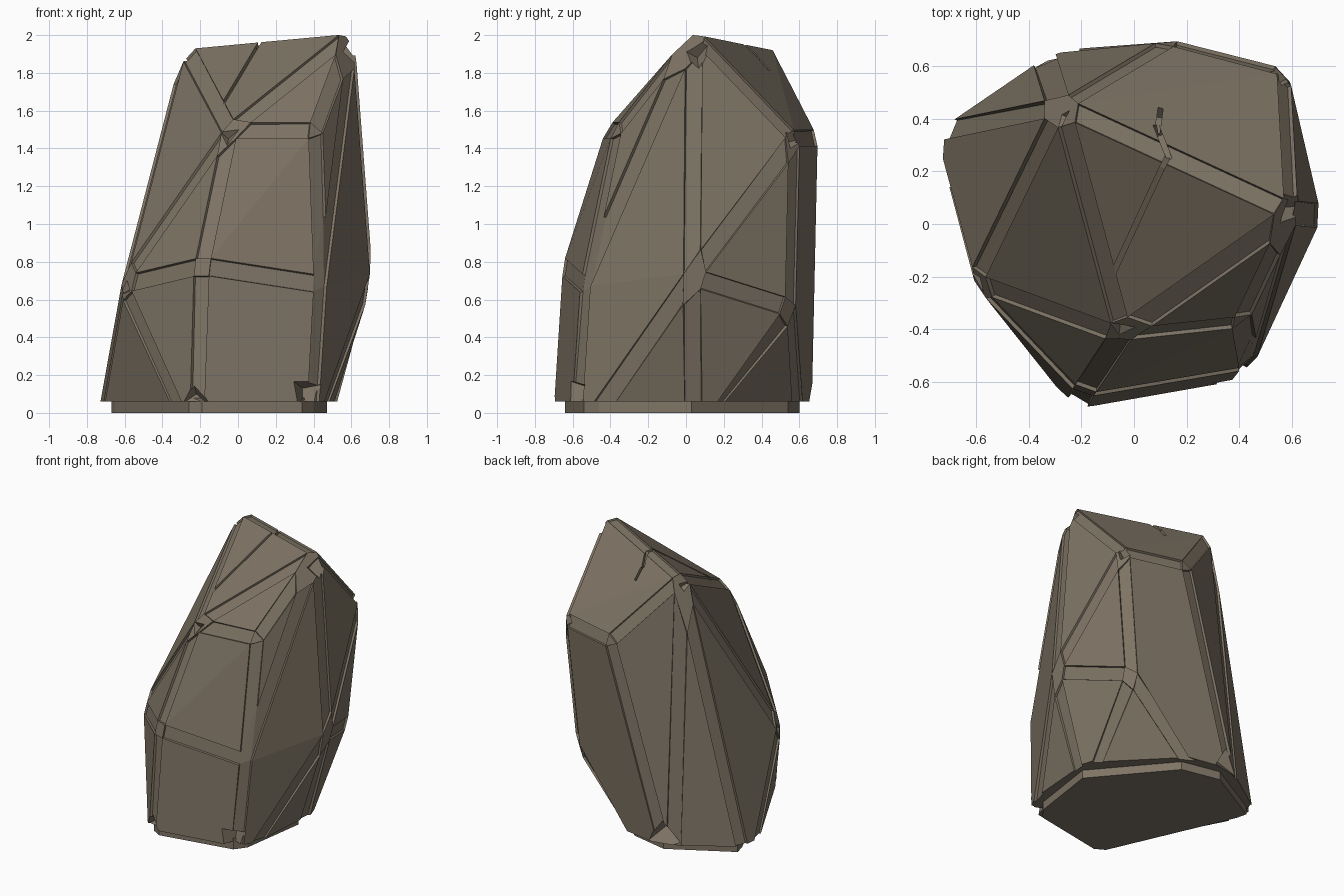
import bpy, bmesh, math
from mathutils import Vector, Matrix

if "Cube" in bpy.data.objects:
    bpy.data.objects.remove(bpy.data.objects["Cube"])

stone = bpy.data.materials.new("brown_stone")
stone.diffuse_color = (0.21, 0.175, 0.13, 1)
stone.use_nodes = True
stone.node_tree.nodes["Principled BSDF"].inputs["Base Color"].default_value = stone.diffuse_color


def finish(bm, name, helper=False):
    bmesh.ops.recalc_face_normals(bm, faces=bm.faces)
    me = bpy.data.meshes.new(name)
    bm.to_mesh(me)
    bm.free()
    me.materials.append(stone)
    ob = bpy.data.objects.new(name, me)
    bpy.context.collection.objects.link(ob)
    if helper:
        ob.hide_render = True
        ob.hide_set(True)
    return ob


def hull(points):
    bm = bmesh.new()
    for p in points:
        bm.verts.new(p)
    r = bmesh.ops.convex_hull(bm, input=bm.verts)
    junk = [g for g in r["geom_interior"] if isinstance(g, bmesh.types.BMVert)]
    bmesh.ops.delete(bm, geom=list(set(junk)), context="VERTS")
    return bm


def trim(bm, z, up):
    """Slice flat at height z and close the opening."""
    r = bmesh.ops.bisect_plane(bm, geom=bm.verts[:] + bm.edges[:] + bm.faces[:],
                               plane_co=(0, 0, z), plane_no=(0, 0, up), clear_outer=True)
    cuts = [g for g in r["geom_cut"] if isinstance(g, bmesh.types.BMEdge)]
    if cuts:
        bmesh.ops.contextual_create(bm, geom=cuts)


FOOT = 0.06
waist = [(-0.62, -0.22, 0.68), (-0.20, -0.66, 0.78), (0.45, -0.55, 0.68),
         (0.72, 0.03, 0.72), (0.50, 0.57, 0.55)]
shoulder = [(-0.05, -0.43, 1.50), (0.42, -0.38, 1.50), (0.59, 0.59, 1.46), (0.13, 0.71, 1.46)]
crest = [(0.62, 0.04, 2.035), (-0.29, 0.46, 1.95)]
# Base corners, each with the upper end of the ridge that runs down to it
ridges = [((-0.72, 0.37), crest[1]), ((-0.22, -0.70), waist[1]), ((0.41, -0.59), waist[2]),
          ((0.54, 0.04), waist[3]), ((0.05, 0.60), waist[4]), ((-0.28, 0.67), shoulder[3])]
roots = []
for (x, y), top in ridges:
    b, t = Vector((x, y, FOOT)), Vector(top)
    roots.append(b + (b - t) * (0.25 / (t.z - b.z)))

# Main boulder: chamfered hull, the sharp upright chamfers sunk between plates
bm = hull(roots + waist + shoulder + crest)
bmesh.ops.dissolve_limit(bm, angle_limit=math.radians(5), verts=bm.verts, edges=bm.edges)
edges = [e for e in bm.edges if max(v.co.z for v in e.verts) > FOOT
         and e.calc_face_angle(0) > math.radians(8)]
r = bmesh.ops.bevel(bm, geom=edges, offset=0.048, offset_type="OFFSET",
                    segments=1, affect="EDGES", clamp_overlap=True)
bm.normal_update()
strips = [f for f in r["faces"] if f.is_valid and len(f.verts) == 4
          and max(e.calc_face_angle(0) for e in f.edges) > math.radians(19)
          and max(e.calc_length() for e in f.edges) > 0.35]
bmesh.ops.inset_region(bm, faces=strips, thickness=0.006, depth=-0.014,
                       use_even_offset=False, use_boundary=False)
trim(bm, FOOT, -1)
trim(bm, 2.0, 1)
rock = finish(bm, "boulder")


def cut(cutter):
    m = rock.modifiers.new(cutter.name, "BOOLEAN")
    m.operation, m.solver, m.object = "DIFFERENCE", "EXACT", cutter


# Cracks: thin box blades following the surface
def crack(name, pts, width, depth):
    for i, (a, b) in enumerate(zip(pts, pts[1:])):
        a, b = Vector(a), Vector(b)
        d = (b - a).normalized()
        side = d.cross(Vector((0, 0, 1))).normalized()
        up = side.cross(d)
        rot = Matrix((d, side, up)).transposed().to_4x4()
        bm = bmesh.new()
        bmesh.ops.create_cube(bm, size=1, matrix=Matrix.Translation((a + b) / 2) @ rot
                              @ Matrix.Diagonal(((b - a).length, width, depth, 1)))
        cut(finish(bm, f"{name}_{i}", True))


crack("crest_crack", [(0.10, 0.43, 1.80), (0.09, 0.36, 1.87), (0.13, 0.26, 1.98)], 0.02, 0.07)
crack("slope_crack", [(0.13, 0.26, 1.98), (0.10, 0.20, 1.95), (-0.09, -0.21, 1.64)], 0.02, 0.07)

# Chips: tilted blocks whose corner bites inward at a point: (point, outward, size, turn)
chips = [((0.34, -0.50, 0.13), (0.4, -1, -0.3), 0.20, 0.4),
         ((-0.22, -0.60, 0.10), (-0.2, -1, -0.3), 0.16, 1.0),
         ((-0.24, 0.56, 0.16), (-0.3, 1, -0.3), 0.26, 0.3),
         ((0.53, 0.06, 1.88), (1, -0.1, 0.35), 0.18, 0.8),
         ((-0.24, 0.40, 1.84), (-1, 0.3, 0.5), 0.16, 0.2),
         ((0.53, 0.53, 1.43), (0.7, 0.8, 0.4), 0.14, 0.6),
         ((-0.05, -0.36, 1.45), (-0.1, -1, 0.5), 0.14, 1.2),
         ((-0.56, -0.20, 0.66), (-1, -0.5, 0.1), 0.14, 0.4)]
for i, (tip, out, size, turn) in enumerate(chips):
    out = Vector(out).normalized()
    aim = Vector((1, 1, 1)).rotation_difference(out).to_matrix().to_4x4()
    bm = bmesh.new()
    bmesh.ops.create_cube(bm, size=size, matrix=Matrix.Translation(
        Vector(tip) + out * size * 0.866) @ Matrix.Rotation(turn, 4, out) @ aim)
    cut(finish(bm, f"chip_cutter_{i}", True))

# Foot: slightly smaller slab under the boulder
foot = [(-0.67, 0.36), (-0.65, 0.28), (-0.26, -0.60), (-0.19, -0.64), (0.34, -0.54),
        (0.40, -0.46), (0.47, 0.03), (0.04, 0.54), (-0.24, 0.60)]
finish(hull([(x, y, z) for x, y in foot for z in (0, FOOT + 0.02)]), "foot")
